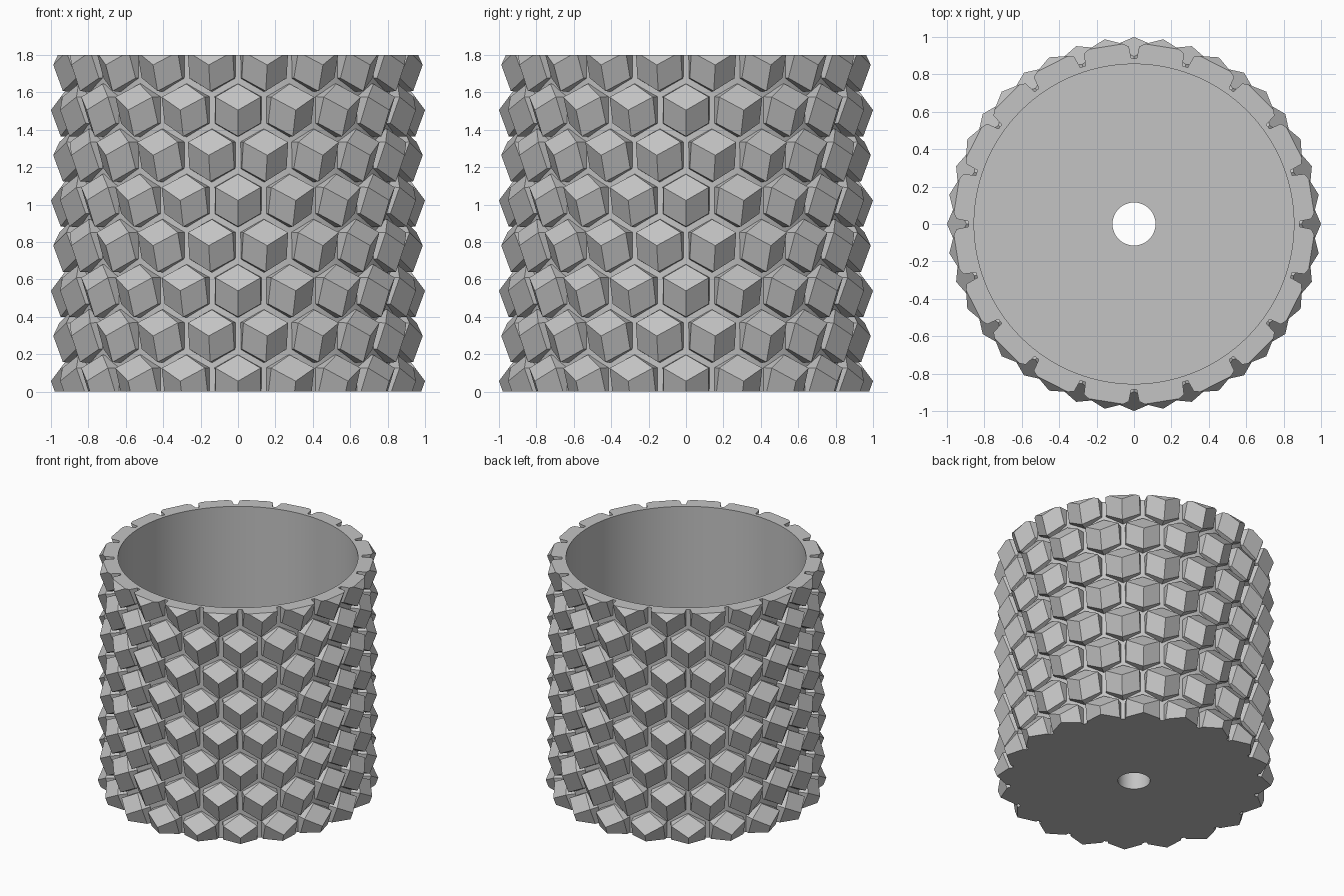
import bpy, bmesh, math
from mathutils import Matrix, Vector

if "Cube" in bpy.data.objects:
    bpy.data.objects.remove(bpy.data.objects["Cube"])

HEIGHT = 1.8
WALL_R, INNER_R, HOLE_R = 0.885, 0.855, 0.115
FLOOR = 0.15
COUNT, ROWS = 20, 8
ROW_STEP, FIRST_ROW = 0.2415, 0.056
HEX_R, PEAK_R, DROP = 0.14, 1.0, 0.052

grey = bpy.data.materials.new("matte grey")
grey.use_nodes = True
colour = (0.55, 0.55, 0.55, 1)
grey.diffuse_color = colour
grey.node_tree.nodes["Principled BSDF"].inputs["Base Color"].default_value = colour


def make_object(name, bm):
    bmesh.ops.recalc_face_normals(bm, faces=bm.faces)
    mesh = bpy.data.meshes.new(name)
    bm.to_mesh(mesh)
    bm.free()
    mesh.materials.append(grey)
    obj = bpy.data.objects.new(name, mesh)
    bpy.context.collection.objects.link(obj)
    return obj


# Pot body: closed wall profile turned around the z axis, with a drain hole
bm = bmesh.new()
profile = [(HOLE_R, 0), (WALL_R, 0), (WALL_R, HEIGHT),
           (INNER_R, HEIGHT), (INNER_R, FLOOR), (HOLE_R, FLOOR)]
ring = [bm.verts.new((r, 0, z)) for r, z in profile]
edges = [bm.edges.new((ring[i - 1], ring[i])) for i in range(len(ring))]
bmesh.ops.spin(bm, geom=ring + edges, axis=(0, 0, 1), cent=(0, 0, 0),
               angle=math.tau, steps=120, use_merge=True)
bmesh.ops.remove_doubles(bm, verts=bm.verts, dist=0.0001)
body = make_object("pot_body", bm)
bpy.context.view_layer.objects.active = body
body.select_set(True)
bpy.ops.object.shade_smooth_by_angle(angle=math.radians(30))


def add_block(bm, place):
    """Hexagonal stud, local y outward, capped by three rhombic faces."""
    top, base = [], []
    for i in range(6):
        a = math.radians(90 + 60 * i)
        drop = DROP * (2 if i % 2 == 0 else 1)
        x, z = math.cos(a), math.sin(a)
        top.append(bm.verts.new(place @ Vector((x * HEX_R, PEAK_R - drop, z * HEX_R))))
        b = HEX_R * 1.03
        base.append(bm.verts.new(place @ Vector((x * b, WALL_R - 0.02, z * b))))
    peak = bm.verts.new(place @ Vector((0, PEAK_R, 0)))
    for i in range(6):
        j = (i + 1) % 6
        bm.faces.new((top[i], top[j], base[j], base[i]))
    for i in (0, 2, 4):
        bm.faces.new((peak, top[i - 1], top[i], top[i + 1]))
    bm.faces.new(base)


def trim(bm, z, normal):
    """Cut the studs flush with the rim or the underside."""
    geom = bm.verts[:] + bm.edges[:] + bm.faces[:]
    bmesh.ops.bisect_plane(bm, geom=geom, dist=0.00001, plane_co=(0, 0, z),
                           plane_no=normal, clear_outer=True)
    bmesh.ops.holes_fill(bm, edges=[e for e in bm.edges if e.is_boundary], sides=0)


# Cube-shaped studs in staggered rows
bm = bmesh.new()
for row in range(ROWS):
    for k in range(COUNT):
        turn = math.tau * (k + 0.5 * (row % 2)) / COUNT
        lift = Matrix.Translation((0, 0, FIRST_ROW + row * ROW_STEP))
        add_block(bm, lift @ Matrix.Rotation(turn, 4, "Z"))
trim(bm, HEIGHT, (0, 0, 1))
trim(bm, 0, (0, 0, -1))
make_object("cube_studs", bm)
